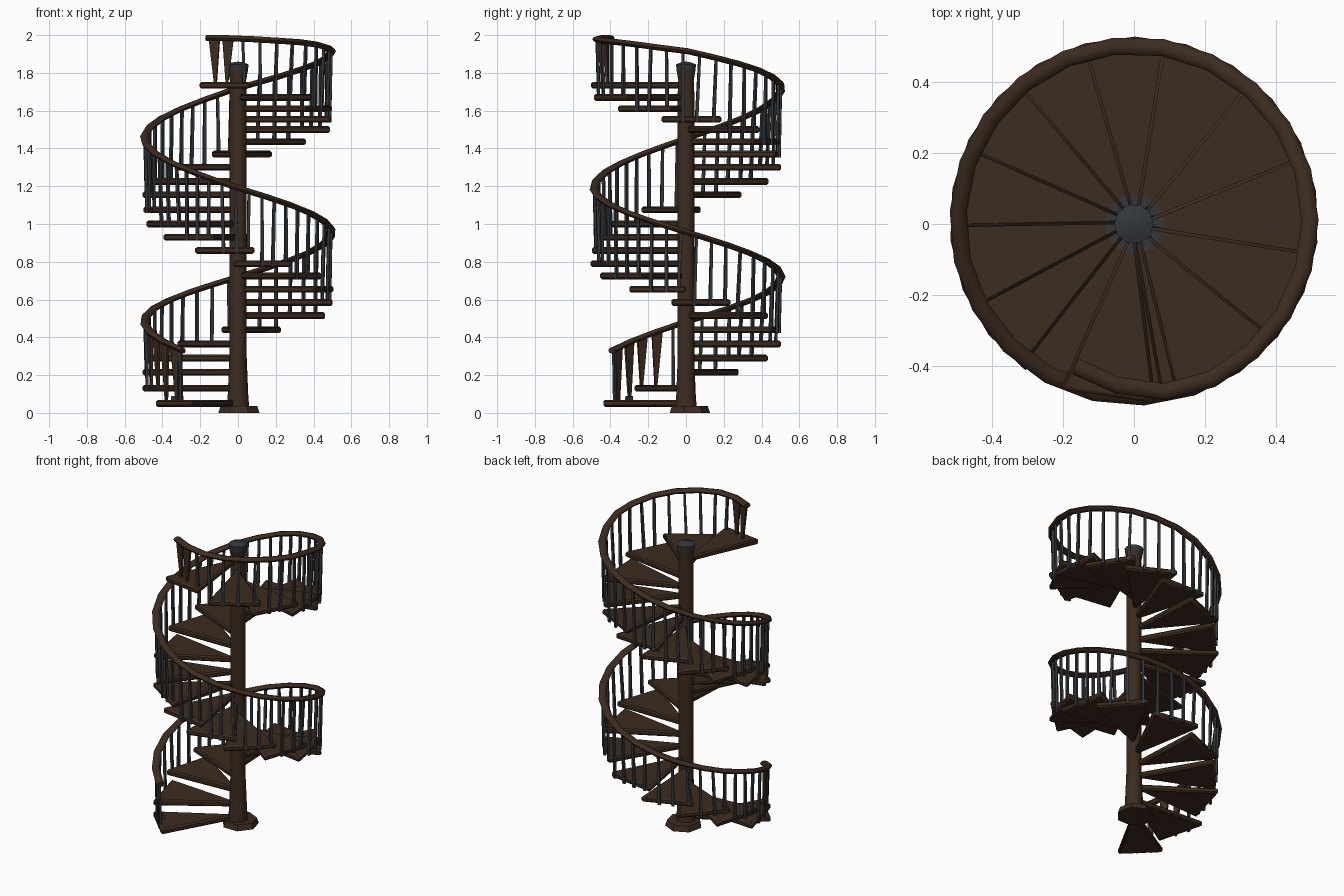
import bpy, bmesh, random
from math import radians, sin, cos, pi
from mathutils import Matrix, Vector

random.seed(3)
if "Cube" in bpy.data.objects:
    bpy.data.objects.remove(bpy.data.objects["Cube"])


def material(name, rgb):
    m = bpy.data.materials.new(name)
    m.use_nodes = True
    m.diffuse_color = (*rgb, 1)
    bsdf = m.node_tree.nodes["Principled BSDF"]
    bsdf.inputs["Base Color"].default_value = (*rgb, 1)
    bsdf.inputs["Roughness"].default_value = 0.8
    return m


WOOD = material("dark brown wood", (0.046, 0.025, 0.014))
IRON = material("blue grey iron", (0.034, 0.039, 0.044))


def finish(bm, name, mats, smooth=None):
    bmesh.ops.recalc_face_normals(bm, faces=bm.faces)
    mesh = bpy.data.meshes.new(name)
    bm.to_mesh(mesh)
    bm.free()
    for m in mats:
        mesh.materials.append(m)
    ob = bpy.data.objects.new(name, mesh)
    bpy.context.collection.objects.link(ob)
    if smooth:
        bpy.ops.object.select_all(action='DESELECT')
        ob.select_set(True)
        bpy.context.view_layer.objects.active = ob
        bpy.ops.object.shade_smooth_by_angle(angle=radians(smooth))
    return ob


def polar(r, deg, z):
    return Vector((r * cos(radians(deg)), r * sin(radians(deg)), z))


# Leading edge angle and height of each tread, from the floor up
EDGES = [241, 213, 183, 157, 130, 100, 60, 28, 0, -28, -56, -80, -105, -128, -152,
         -179, -204, -230, -254, -279, -309, -338, -369, -399, -443]
LEVELS = [.05, .13, .215, .29, .365, .44, .515, .585, .655, .725, .79, .86, .93, 1.0,
          1.075, 1.155, 1.225, 1.3, 1.37, 1.435, 1.5, 1.555, 1.61, 1.67, 1.735]
LAST = len(EDGES) - 1
RAIL_START, RAIL_END = 234, -472

# Handrail height against angle
RAIL = [(234, .33), (180, .485), (90, .72), (0, .955), (-90, 1.19), (-180, 1.455),
        (-270, 1.72), (-315, 1.825), (-360, 1.915), (-400, 1.958), (-450, 1.983),
        (-472, 1.984)]


def rail_point(deg):
    r = 0.495 - 0.055 * max(0, (-435 - deg) / 37)
    for (a, za), (b, zb) in zip(RAIL, RAIL[1:]):
        if deg >= b:
            break
    return polar(r, deg, za + (zb - za) * (a - deg) / (a - b)) + Vector((0, .008, 0))


# Central pole, turned from a profile with a flared cap and a dome
bm = bmesh.new()
profile = [(.06, .02), (.054, .1), (.046, .3), (.046, 1.7), (.043, 1.76),
           (.052, 1.81), (.056, 1.845), (.03, 1.855), (0, 1.86)]
verts = [bm.verts.new((r, 0, z)) for r, z in profile]
edges = [bm.edges.new(p) for p in zip(verts, verts[1:])]
bmesh.ops.spin(bm, geom=verts + edges, cent=(0, 0, 0), axis=(0, 0, 1),
               angle=2 * pi, steps=10)
bmesh.ops.remove_doubles(bm, verts=bm.verts, dist=0.0005)
for f in bm.faces:
    f.material_index = int(f.calc_center_median().z > 1.82)
finish(bm, "central_pole", [WOOD, IRON], 40)

# Base plate
bm = bmesh.new()
bmesh.ops.create_cone(bm, cap_ends=True, segments=7, radius1=.112, radius2=.1, depth=.036,
                      matrix=Matrix.Translation((.005, .015, .018)))
finish(bm, "base_plate", [WOOD])


# Wedge treads, with an iron patch around the pole
def tread(k):
    edge = EDGES[k]
    start = edge - (31 if k in (0, LAST) else 37)
    half = 0.018
    bm = bmesh.new()
    rings = []
    for z in (LEVELS[k] - half, LEVELS[k] + half):
        rings.append([[bm.verts.new(polar(r, a, z)) for a in (start, edge)]
                      for r in (.035, .085, .508)])
    low, top = rings
    for i in range(2):
        for ring in rings:
            f = bm.faces.new((ring[i][0], ring[i + 1][0], ring[i + 1][1], ring[i][1]))
            f.material_index = int(i == 0 and ring is top)
        for s in (0, 1):
            bm.faces.new((low[i][s], low[i + 1][s], top[i + 1][s], top[i][s]))
    for i in (0, 2):
        bm.faces.new((low[i][0], low[i][1], top[i][1], top[i][0]))
    ob = finish(bm, "tread_%02d" % (k + 1), [WOOD, IRON], 60)
    bevel = ob.modifiers.new("worn edge", 'BEVEL')
    bevel.width = 0.009
    bevel.segments = 1


for k in range(LAST + 1):
    tread(k)

# Handrail, an oval section swept along the spiral
bm = bmesh.new()
SEGMENTS, SIDES = 44, 8
loops = []
for i in range(SEGMENTS + 1):
    deg = RAIL_START + (RAIL_END - RAIL_START) * i / SEGMENTS
    c = rail_point(deg)
    out = polar(1, deg, 0)
    loops.append([bm.verts.new(c + out * .024 * cos(2 * pi * j / SIDES)
                               + Vector((0, 0, .016 * sin(2 * pi * j / SIDES))))
                  for j in range(SIDES)])
for a, b in zip(loops, loops[1:]):
    for j in range(SIDES):
        n = (j + 1) % SIDES
        bm.faces.new((a[j], a[n], b[n], b[j]))
bm.faces.new(loops[0])
bm.faces.new(loops[-1])
finish(bm, "handrail", [WOOD], 50)


# Balusters, three to a tread, with flared wooden ones at both ends
def post(bm, foot, head, deg, wide_foot, wide_head):
    quads = []
    out, side = polar(1, deg, 0), polar(1, deg + 90, 0)
    for p, w in ((foot, wide_foot), (head, wide_head)):
        quads.append([bm.verts.new(p + out * sx * .007 + side * sy * w)
                      for sx, sy in ((-1, -1), (1, -1), (1, 1), (-1, 1))])
    for i in range(4):
        n = (i + 1) % 4
        bm.faces.new((quads[0][i], quads[0][n], quads[1][n], quads[1][i]))
    for q in quads:
        bm.faces.new(q)


slim, flared = bmesh.new(), bmesh.new()
for k, edge in enumerate(EDGES):
    gap = edge - EDGES[k + 1] if k < LAST else 29
    count = 4 if gap > 36 else 3
    for i in range(count):
        deg = min(edge - gap * (i + 0.4) / count, RAIL_START - 2)
        head = rail_point(deg)
        foot_r = Vector((head.x, head.y)).length - 0.008
        foot = polar(foot_r, deg + random.uniform(-1.2, 1.2), LEVELS[k] - 0.018)
        if 195 < deg < 230 or deg < -448:
            post(flared, foot, head, deg, .004, .03)
        else:
            post(slim, foot, head, deg, .009, .007)
finish(slim, "balusters", [IRON])
finish(flared, "end_balusters", [WOOD])

# Short iron bracket on the first tread
bm = bmesh.new()
post(bm, polar(.45, 222, .03), polar(.45, 222, .09), 222, .03, .02)
finish(bm, "first_tread_bracket", [IRON])
